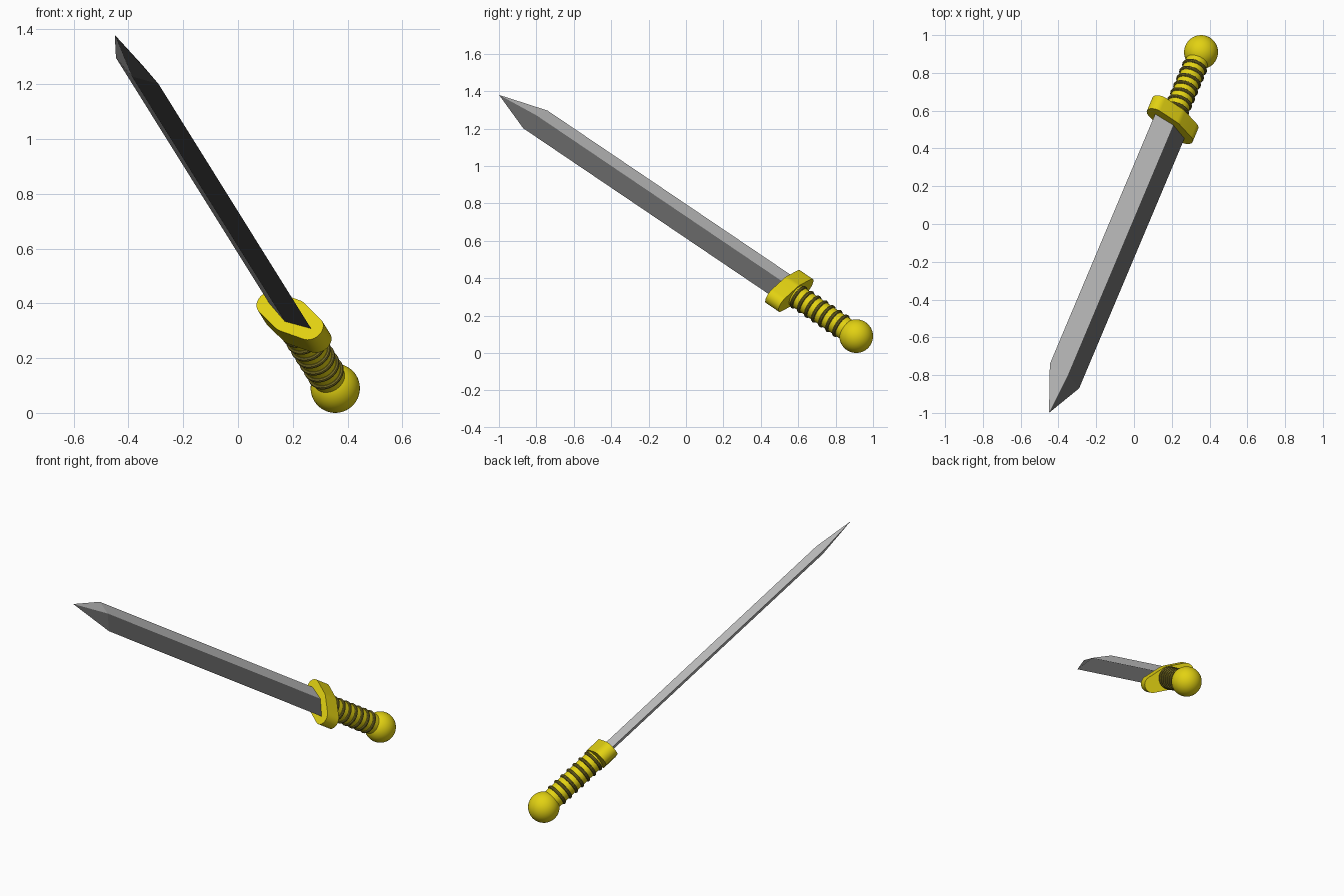
import bpy, bmesh, math
from mathutils import Matrix, Vector

if "Cube" in bpy.data.objects:
    bpy.data.objects.remove(bpy.data.objects["Cube"])

# Sword frame: local z runs pommel -> tip, local x across the blade, local y through it
AXIS = Vector((-0.805, -1.91, 1.29)).normalized()
WIDE = Vector((0.694, -0.582, -0.425))
WIDE = (WIDE - AXIS * WIDE.dot(AXIS)).normalized()
THIN = AXIS.cross(WIDE)
FRAME = Matrix.Translation((0.355, 0.91, 0.09)) @ Matrix((WIDE, THIN, AXIS)).transposed().to_4x4()


def material(name, rgb):
    m = bpy.data.materials.new(name)
    m.diffuse_color = (*rgb, 1)
    m.use_nodes = True
    m.node_tree.nodes["Principled BSDF"].inputs["Base Color"].default_value = m.diffuse_color
    return m


GOLD = material("gold", (0.76, 0.64, 0.006))
OLIVE = material("dark_olive", (0.20, 0.165, 0.02))
LIGHT = material("light_steel", (0.57, 0.57, 0.57))
DARK = material("dark_steel", (0.12, 0.12, 0.12))


def finish(name, bm, mats, smooth=True):
    bmesh.ops.recalc_face_normals(bm, faces=bm.faces)
    me = bpy.data.meshes.new(name)
    bm.to_mesh(me)
    bm.free()
    ob = bpy.data.objects.new(name, me)
    bpy.context.collection.objects.link(ob)
    for m in mats:
        me.materials.append(m)
    ob.matrix_world = FRAME
    if smooth:
        bpy.ops.object.select_all(action='DESELECT')
        bpy.context.view_layer.objects.active = ob
        ob.select_set(True)
        bpy.ops.object.shade_smooth_by_angle(angle=math.radians(35))
    return ob


def lathe(bm, profile, steps=40, closed=False):
    """Spin (radius, height) points around the sword axis."""
    rings = [[bm.verts.new((r * math.cos(2 * math.pi * i / steps),
                            r * math.sin(2 * math.pi * i / steps), z))
              for i in range(steps)] for r, z in profile]
    pairs = list(zip(rings, rings[1:])) + ([(rings[-1], rings[0])] if closed else [])
    for a, b in pairs:
        for i in range(steps):
            j = (i + 1) % steps
            bm.faces.new((a[i], a[j], b[j], b[i]))
    if not closed:
        bm.faces.new(rings[0])
        bm.faces.new(rings[-1])


# Pommel ball
bm = bmesh.new()
bmesh.ops.create_uvsphere(bm, u_segments=40, v_segments=24, radius=0.09)
finish("pommel", bm, [GOLD])

# Grip core
bm = bmesh.new()
lathe(bm, [(0.06, 0.04), (0.06, 0.43)])
finish("grip", bm, [GOLD])

# Raised grip rings
for k in range(7):
    z = 0.105 + 0.048 * k
    bm = bmesh.new()
    lathe(bm, [(0.059 + 0.010 * math.cos(t * math.pi / 5), z + 0.010 * math.sin(t * math.pi / 5))
               for t in range(10)], closed=True)
    finish(f"grip_ring_{k + 1}", bm, [OLIVE])

# Guard: broad middle tapering to rounded ends
R, r, h = 0.07, 0.05, 0.108
lean = math.asin((R - r) / h)
outline = []
for cx, rad, a0, a1, n in ((h, r, lean - math.pi / 2, math.pi / 2 - lean, 16),
                           (0, R, math.pi / 2 - lean, math.pi / 2 + lean, 5),
                           (-h, r, math.pi / 2 + lean, 1.5 * math.pi - lean, 16),
                           (0, R, 1.5 * math.pi - lean, 1.5 * math.pi + lean, 5)):
    for i in range(n + 1):
        a = a0 + (a1 - a0) * i / n
        outline.append((cx + rad * math.cos(a), rad * math.sin(a)))
bm = bmesh.new()
base = bm.faces.new([bm.verts.new((x, y, 0.412)) for x, y in outline])
ext = bmesh.ops.extrude_face_region(bm, geom=[base], use_keep_orig=True)
bmesh.ops.translate(bm, vec=(0, 0, 0.09),
                    verts=[v for v in ext["geom"] if isinstance(v, bmesh.types.BMVert)])
finish("guard", bm, [GOLD])

# Blade: diamond section running to a point, one half of each side darker
bm = bmesh.new()
section = ((0.1115, 0), (0, 0.029), (-0.1115, 0), (0, -0.029))
low, high = [[bm.verts.new((x, y, z)) for x, y in section] for z in (0.48, 2.193)]
tip = bm.verts.new((0, 0, 2.441))
bm.faces.new(low)
for i in range(4):
    j = (i + 1) % 4
    bm.faces.new((low[i], low[j], high[j], high[i]))
    bm.faces.new((high[i], high[j], tip))
for f in bm.faces:
    f.material_index = 1 if f.calc_center_median().x > 0.001 else 0
finish("blade", bm, [LIGHT, DARK], smooth=False)
